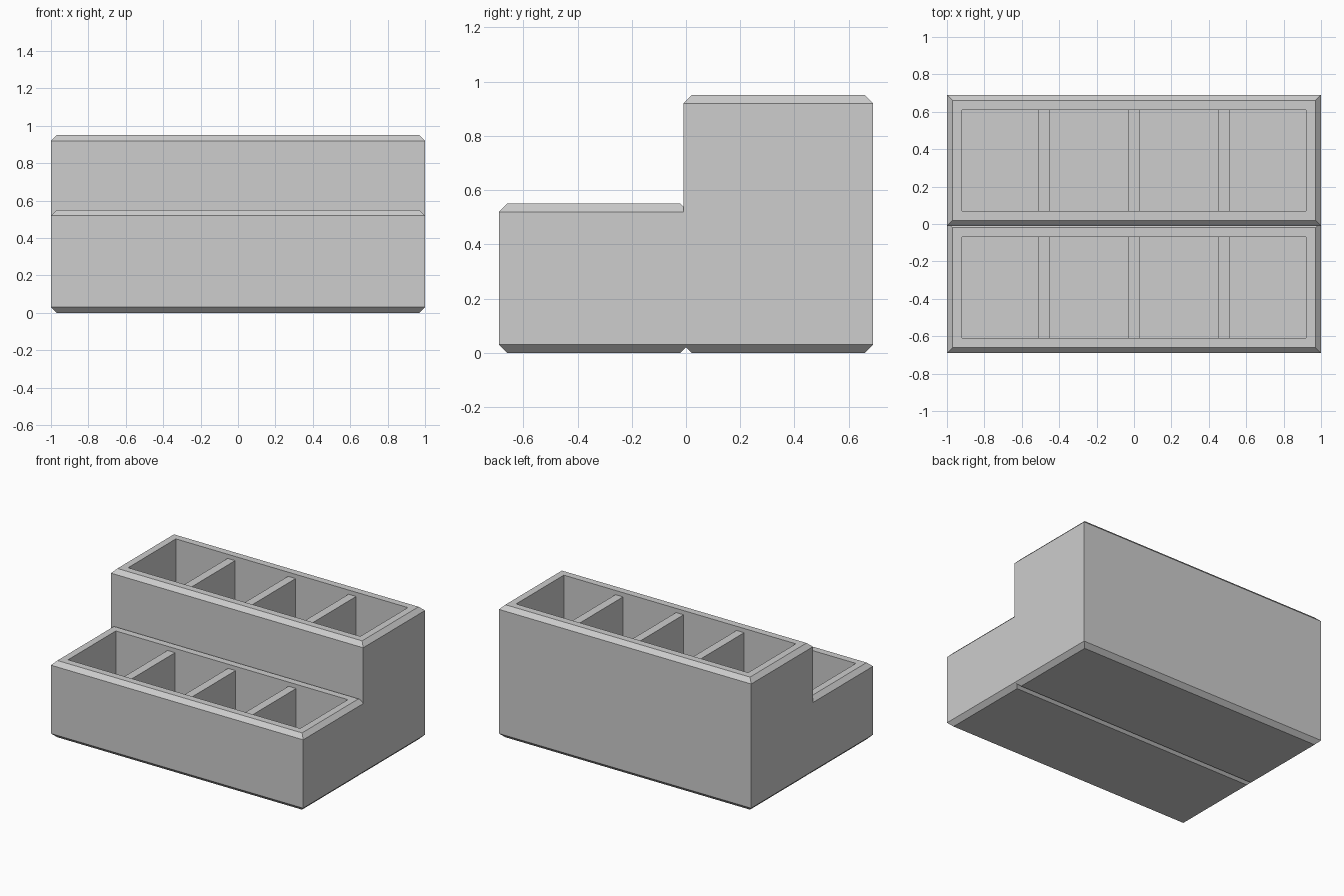
import bpy
import bmesh

cube = bpy.data.objects.get("Cube")
if cube:
    bpy.data.objects.remove(cube, do_unlink=True)

HALF_W, DEPTH = 1.0, 0.70      # outer size of each tray
BEVEL, WALL, FLOOR = 0.03, 0.08, 0.08
DIVIDER = 0.06

grey = bpy.data.materials.new("light_grey")
grey.use_nodes = True
colour = (0.61, 0.61, 0.61, 1)
grey.diffuse_color = colour
grey.node_tree.nodes["Principled BSDF"].inputs["Base Color"].default_value = colour


def add_object(name, bm):
    bmesh.ops.recalc_face_normals(bm, faces=bm.faces)
    mesh = bpy.data.meshes.new(name)
    bm.to_mesh(mesh)
    bm.free()
    mesh.materials.append(grey)
    obj = bpy.data.objects.new(name, mesh)
    bpy.context.collection.objects.link(obj)
    return obj


def tray(name, y_mid, height):
    """Open tray: rectangles joined from the base, up the outside, over the rim, down inside."""
    profile = [(BEVEL, 0), (0, BEVEL), (0, height - BEVEL), (BEVEL, height),
               (WALL, height), (WALL, FLOOR)]
    bm = bmesh.new()
    loops = []
    for inset, z in profile:
        x, y = HALF_W - inset, DEPTH / 2 - inset
        loops.append([bm.verts.new((sx * x, y_mid + sy * y, z))
                      for sx, sy in ((-1, -1), (1, -1), (1, 1), (-1, 1))])
    for low, high in zip(loops, loops[1:]):
        for i in range(4):
            j = (i + 1) % 4
            bm.faces.new((low[i], low[j], high[j], high[i]))
    bm.faces.new(loops[0])
    bm.faces.new(loops[-1])
    add_object(name, bm)


def divider(name, x, y_mid, height):
    """Upright panel that stops just below the rim."""
    top = height - BEVEL
    bm = bmesh.new()
    bmesh.ops.create_cube(bm, size=1)
    bmesh.ops.scale(bm, vec=(DIVIDER, DEPTH - 2 * WALL, top - FLOOR), verts=bm.verts)
    bmesh.ops.translate(bm, vec=(x, y_mid, (top + FLOOR) / 2), verts=bm.verts)
    add_object(name, bm)


# Low front tray and tall back tray, slightly overlapping in the middle
for side, y_mid, height in (("front", -0.34, 0.55), ("back", 0.34, 0.95)):
    tray(side + "_tray", y_mid, height)
    for label, x in (("right", -0.48), ("middle", 0), ("left", 0.48)):
        divider(f"{side}_{label}_divider", x, y_mid, height)
